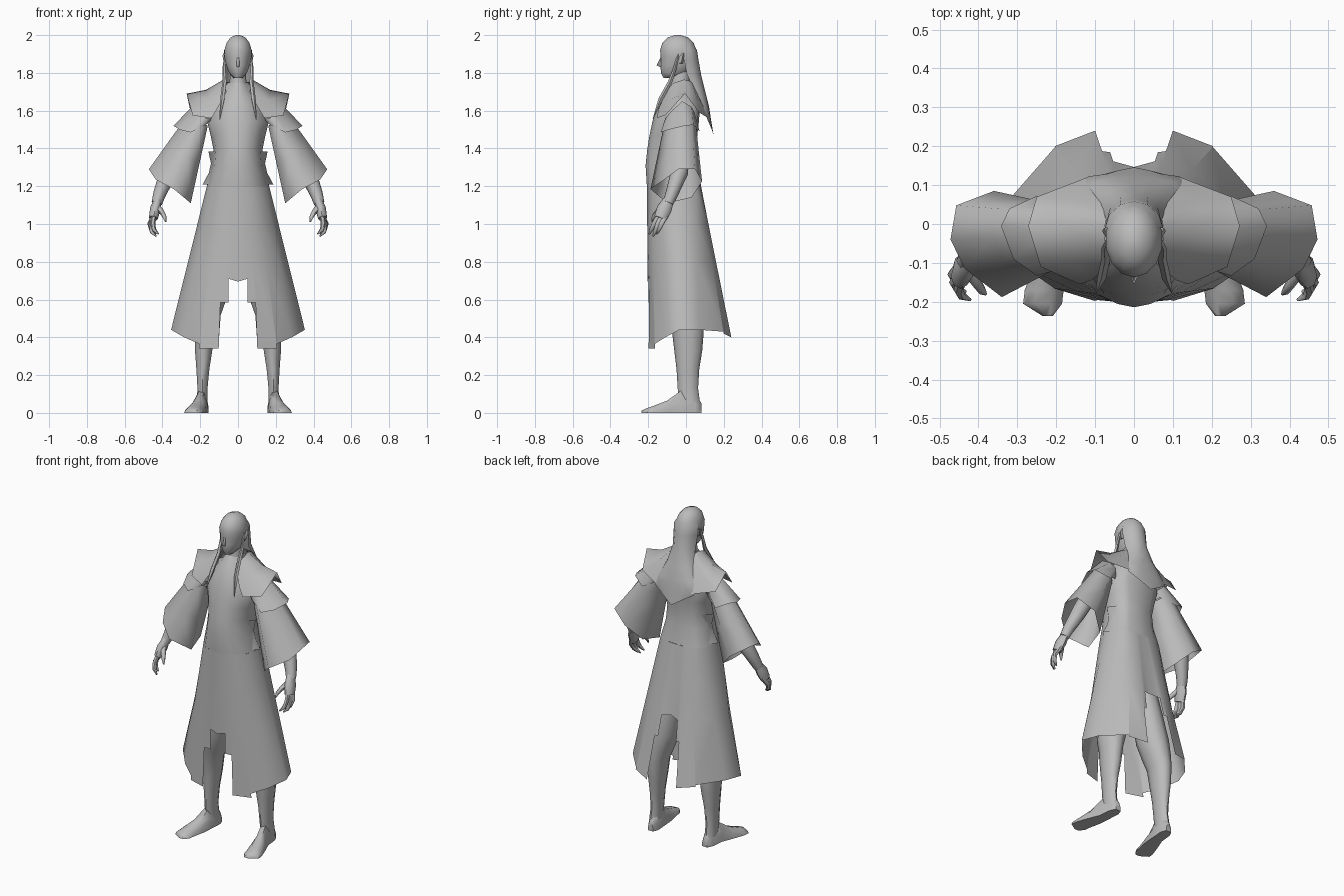
import bpy, bmesh, math
from mathutils import Vector

grey = bpy.data.materials.new("cloth_grey")
grey.diffuse_color = (0.5, 0.5, 0.5, 1)


def finish(name, bm, mirror=True, angle=45, sheet=False):
    bmesh.ops.remove_doubles(bm, verts=bm.verts, dist=0.0005)
    bmesh.ops.recalc_face_normals(bm, faces=bm.faces)
    if sheet:  # open cloth faces away from the body axis
        ref = Vector((0, -.03, min(v.co.z for v in bm.verts)))
        if sum(f.normal.dot(f.calc_center_median() - ref) * f.calc_area() for f in bm.faces) < 0:
            bmesh.ops.reverse_faces(bm, faces=bm.faces)
    me = bpy.data.meshes.new(name)
    bm.to_mesh(me)
    bm.free()
    for p in me.polygons:
        p.use_smooth = True
    me.set_sharp_from_angle(angle=math.radians(angle))
    me.materials.append(grey)
    ob = bpy.data.objects.new(name, me)
    bpy.context.collection.objects.link(ob)
    if mirror:
        m = ob.modifiers.new("mirror", 'MIRROR')
        m.merge_threshold = 0.001
    return ob


def loft(name, rings, closed=True, caps=False, mirror=True, angle=45):
    """Skin a list of equal-length point rows."""
    bm = bmesh.new()
    rows = [[bm.verts.new(p) for p in r] for r in rings]
    n = len(rows[0])
    for a, b in zip(rows, rows[1:]):
        for i in range(n if closed else n - 1):
            j = (i + 1) % n
            bm.faces.new((a[i], a[j], b[j], b[i]))
    if caps:
        bm.faces.new(rows[0])
        bm.faces.new(rows[-1])
    return finish(name, bm, mirror, angle, sheet=not closed)


def oval(z, cx, cy, rx, ry, n=14):
    return [(cx + rx * math.sin(2 * math.pi * i / n),
             cy - ry * math.cos(2 * math.pi * i / n), z) for i in range(n)]


def tube(name, path, radii, n=7, flat=1.0):
    """Tapered limb following a path."""
    pts = [Vector(p) for p in path]
    rings = []
    for i, p in enumerate(pts):
        d = (pts[min(i + 1, len(pts) - 1)] - pts[max(i - 1, 0)]).normalized()
        u = d.cross(Vector((0, 1, 0))).normalized()
        v = d.cross(u)
        rings.append([p + radii[i] * (flat * u * math.cos(t) + v * math.sin(t))
                      for t in (2 * math.pi * k / n for k in range(n))])
    return loft(name, rings, caps=True, angle=60)


# Head and neck: (z, front y, back y, half width)
skull = [(2.0, -.06, -.03, .012), (1.988, -.095, .01, .04), (1.96, -.125, .04, .062),
         (1.92, -.137, .055, .074), (1.885, -.134, .06, .073), (1.84, -.136, .05, .064),
         (1.80, -.132, .02, .048), (1.772, -.118, -.04, .024)]
loft("head", [oval(z, 0, (f + b) / 2, w, (b - f) / 2) for z, f, b, w in skull],
     caps=True, mirror=False, angle=60)
loft("neck", [oval(1.84, 0, -.02, .042, .05), oval(1.76, 0, -.03, .045, .05),
              oval(1.66, 0, -.03, .06, .06)], mirror=False)
loft("nose", [[(0, -.134, 1.885), (.005, -.132, 1.885), (.008, -.12, 1.885)],
              [(0, -.156, 1.84), (.008, -.138, 1.838), (.012, -.12, 1.838)],
              [(0, -.134, 1.83), (.005, -.132, 1.83), (.008, -.12, 1.83)]],
     closed=False, angle=120)
loft("ear", [[(.062, -.04, 1.85), (.074, -.025, 1.853), (.062, -.015, 1.85)],
             [(.066, -.045, 1.88), (.082, -.018, 1.89), (.066, -.01, 1.88)],
             [(.068, -.03, 1.90), (.077, -.01, 1.905), (.068, -.01, 1.90)]], caps=True)

# Long hair: (z, centre y, half width, edge y)
hair = [(1.965, .035, .045, -.01), (1.92, .058, .074, -.01), (1.87, .066, .075, -.01),
        (1.79, .08, .07, .005), (1.70, .102, .086, .055), (1.62, .122, .115, .092),
        (1.555, .132, .135, .113)]
rows = [[(w * math.sin(a), e + (y - e) * math.cos(a), z) for a in (0, .5, 1.05, math.pi / 2)]
        for z, y, w, e in hair]
rows.append([(0, .146, 1.47), (.04, .138, 1.495), (.09, .125, 1.527), (.134, .113, 1.553)])
loft("back_hair", rows, closed=False)
tube("side_lock", [(.066, -.04, 1.90), (.074, -.06, 1.82), (.071, -.085, 1.75),
                   (.082, -.135, 1.66), (.097, -.175, 1.555)],
     [.006, .009, .012, .012, .002], n=5)

# Robe body: (z, side x, front y, back y)
body = [(1.75, .06, -.085, .045), (1.70, .09, -.12, .065), (1.63, .14, -.155, .075),
        (1.54, .163, -.178, .068), (1.47, .145, -.193, .06), (1.395, .13, -.205, .055),
        (1.31, .137, -.214, .06), (1.2, .165, -.207, .08)]
rows = []
for z, s, f, b in body:
    rows.append([(0, f, z), (s * .3, f + .008, z), (s * .6, f + .028, z),
                 (s * .9, f + .085, z), (s, -.05, z), (s * .85, b - .03, z),
                 (s * .55, b - .006, z), (0, b, z)])
loft("robe_body", rows, closed=False, angle=60)

# Skirt: columns as (top xy, hem xy), each strip between them has its own hem heights
cols = [((0, -.207), (0, -.2)), ((.05, -.199), (.05, -.2)), ((.07, -.191), (.1, -.197)),
        ((.099, -.179), (.2, -.166)), ((.149, -.122), (.285, -.11)), ((.165, -.05), (.364, -.033)),
        ((.14, .05), (.325, .07)), ((.091, .074), (.207, .203)), ((.045, .078), (.1, .24)),
        ((.027, .08), (.078, .235)), ((0, .08), (0, .21))]
hems = [(.695, .71), (.585, .585), (.34, .34), (.365, .40), (.40, .44), (.44, .44),
        (.44, .43), (.42, .40), (.66, .66), (.78, .79)]


def on_skirt(c, z):
    t = (1.2 - z) / .8
    (ax, ay), (bx, by) = cols[c]
    return (ax + (bx - ax) * t, ay + (by - ay) * t, z)


bm = bmesh.new()
for i, (za, zb) in enumerate(hems):
    levels = [1.2, 1.0, .8]
    left = [on_skirt(i, z) for z in levels] + [on_skirt(i, za)]
    right = [on_skirt(i + 1, z) for z in levels] + [on_skirt(i + 1, zb)]
    L = [bm.verts.new(p) for p in left]
    R = [bm.verts.new(p) for p in right]
    for k in range(3):
        bm.faces.new((L[k], R[k], R[k + 1], L[k + 1]))
finish("robe_skirt", bm, angle=60, sheet=True)

# Flared sash pieces at the sides of the waist
loft("waist_sash", [[(s * .68, -.11, z), (s, -.05, z), (s * .68, .02, z)]
                    for z, s in ((1.385, .157), (1.32, .143), (1.27, .155), (1.21, .187))],
     closed=False, angle=80)

# Shoulder cape wing, neck edge to outer edge
loft("shoulder_cape", [
    [(.06, -.105, 1.70), (.075, -.07, 1.745), (.075, -.01, 1.765), (.07, .03, 1.755), (0, .06, 1.74)],
    [(.11, -.145, 1.61), (.16, -.10, 1.655), (.17, -.005, 1.71), (.16, .06, 1.66), (0, .10, 1.64)],
    [(.14, -.155, 1.56), (.24, -.11, 1.575), (.272, -.005, 1.69), (.25, .07, 1.59), (.12, .12, 1.56)],
], closed=False, angle=150)

# Sleeve layers
top = [(.235, .03, 1.58), (.25, -.03, 1.60), (.235, -.085, 1.55), (.20, -.115, 1.53),
       (.16, -.08, 1.52), (.16, .0, 1.52), (.20, .05, 1.55)]
cuff = [(.457, .048, 1.29), (.472, -.04, 1.29), (.435, -.115, 1.235), (.34, -.188, 1.185),
        (.25, -.10, 1.11), (.275, .03, 1.14), (.36, .085, 1.225)]
middle = [tuple(a + (b - a) * .5 for a, b in zip(p, q)) for p, q in zip(top, cuff)]
loft("wide_sleeve", [top, middle, cuff], angle=120)
cap_top = [(.20, .03, 1.62), (.215, -.02, 1.65), (.20, -.08, 1.595), (.17, -.11, 1.56),
           (.13, -.08, 1.56), (.13, .0, 1.56), (.17, .045, 1.59)]
cap_hem = [(.32, .04, 1.525), (.342, -.005, 1.52), (.31, -.09, 1.50), (.25, -.133, 1.485),
           (.165, -.10, 1.53), (.165, .03, 1.53), (.25, .072, 1.49)]
loft("sleeve_cap", [cap_top, cap_hem], angle=100)

# Forearm and hand
tube("forearm", [(.29, -.03, 1.42), (.37, -.035, 1.27), (.415, -.075, 1.16), (.43, -.095, 1.11)],
     [.05, .046, .034, .028], n=8)
tube("palm", [(.425, -.09, 1.13), (.438, -.115, 1.08), (.448, -.135, 1.03)],
     [.028, .04, .034], n=8, flat=.7)
for k, (y, dx, dz) in enumerate(((-.155, -.012, 0), (-.135, 0, -.012), (-.115, .004, 0))):
    tube("finger_%d" % (k + 1), [(.445, y + .01, 1.045), (.463 + dx, y - .015, 1.0),
                                 (.455 + dx, y - .03, .968 + dz), (.433 + dx, y - .04, .947 + dz)],
         [.014, .013, .011, .004], n=6)
tube("thumb", [(.425, -.12, 1.09), (.405, -.15, 1.065), (.39, -.172, 1.04), (.382, -.18, 1.012)],
     [.016, .014, .011, .004], n=6)

# Legs with fuller trousers: (z, centre x, centre y, half width, half depth)
legs = [(.95, .085, -.04, .075, .085), (.75, .122, -.025, .082, .095), (.6, .146, -.012, .088, .1),
        (.5, .166, 0, .072, .092), (.43, .177, .01, .055, .084), (.33, .182, .012, .048, .074),
        (.23, .186, .01, .036, .06), (.13, .188, .01, .028, .054), (.05, .19, .02, .03, .055)]
loft("leg", [oval(*r, n=10) for r in legs], caps=True, angle=60)

# Pointed shoes, heel to toe: (x, y, half width, height)
foot = [(.185, .083, .018, .05), (.187, .05, .032, .10), (.194, -.03, .034, .115),
        (.211, -.10, .045, .065), (.231, -.17, .050, .038), (.235, -.205, .050, .026),
        (.222, -.236, .014, .012)]
loft("shoe", [[(x - w, y, 0), (x - w * .9, y, h * .5), (x - w * .4, y, h), (x + w * .4, y, h),
               (x + w * .9, y, h * .5), (x + w, y, 0)] for x, y, w, h in foot],
     caps=True, angle=60)
